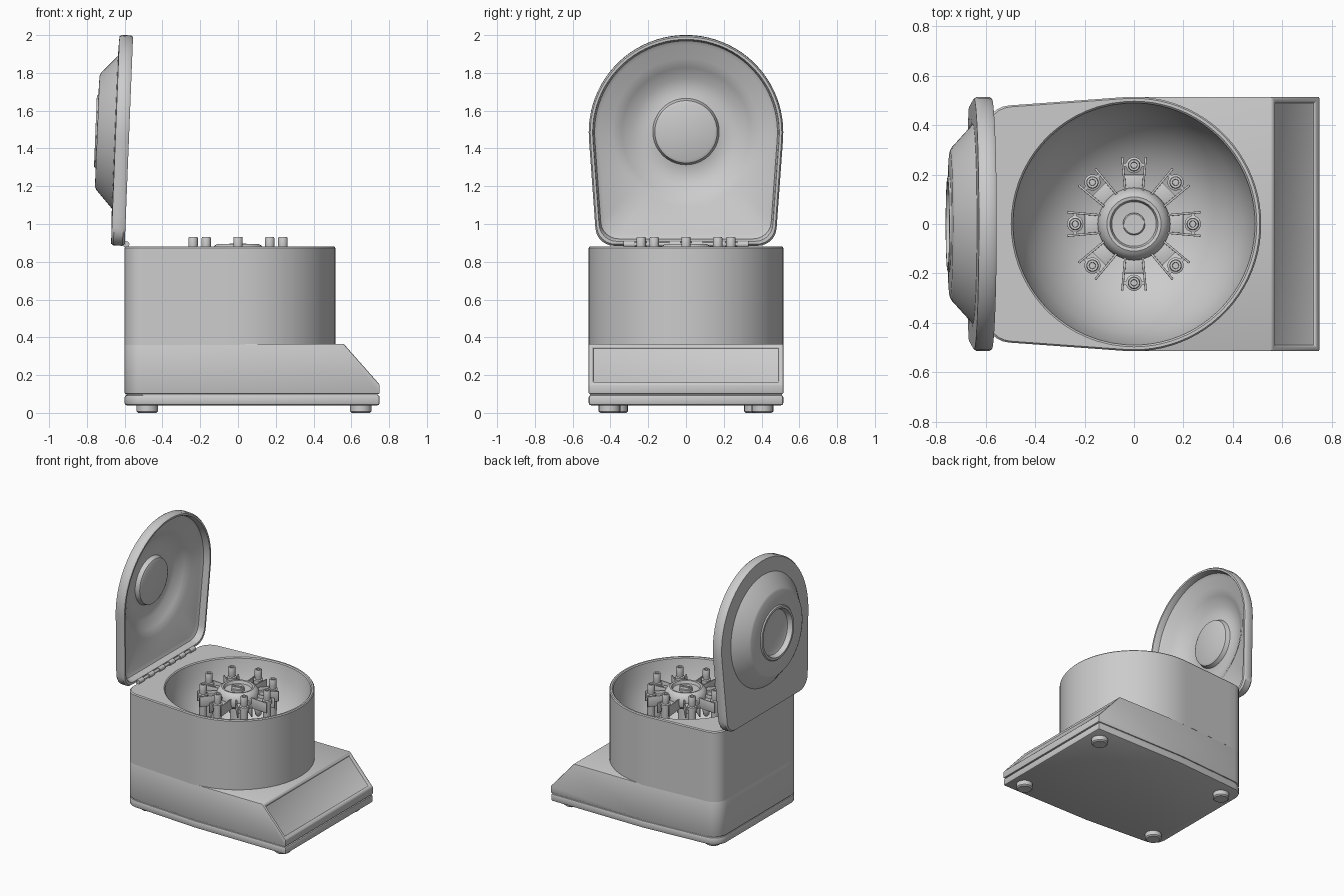
import bpy, bmesh
from math import sin, cos, pi, radians
from mathutils import Vector, Matrix

if "Cube" in bpy.data.objects:
    bpy.data.objects.remove(bpy.data.objects["Cube"])


def finish(bm, name, bevel=0.0, matrix=None):
    if matrix:
        bmesh.ops.transform(bm, matrix=matrix, verts=bm.verts)
    bmesh.ops.recalc_face_normals(bm, faces=bm.faces)
    me = bpy.data.meshes.new(name)
    bm.to_mesh(me)
    bm.free()
    ob = bpy.data.objects.new(name, me)
    bpy.context.collection.objects.link(ob)
    bpy.ops.object.select_all(action='DESELECT')
    ob.select_set(True)
    bpy.context.view_layer.objects.active = ob
    if bevel:
        m = ob.modifiers.new("bevel", 'BEVEL')
        m.width, m.segments, m.limit_method = bevel, 2, 'ANGLE'
        bpy.ops.object.modifier_apply(modifier="bevel")
    bpy.ops.object.shade_smooth_by_angle(angle=radians(35))
    return ob


def loft(rings):
    """Closed solid skinned through rings of 3D points, capped at both ends."""
    bm = bmesh.new()
    vs = [[bm.verts.new(p) for p in r] for r in rings]
    n = len(vs[0])
    for a, b in zip(vs, vs[1:]):
        for i in range(n):
            j = (i + 1) % n
            bm.faces.new((a[i], a[j], b[j], b[i]))
    bm.faces.new(vs[0])
    bm.faces.new(vs[-1])
    return bm


def lathe(name, profile, n=32, matrix=None):
    rings = [[(r * cos(2 * pi * i / n), r * sin(2 * pi * i / n), z) for i in range(n)]
             for r, z in profile]
    return finish(loft(rings), name, matrix=matrix)


def box(name, size, matrix, bevel=0.0):
    bm = bmesh.new()
    bmesh.ops.create_cube(bm, size=1)
    bmesh.ops.scale(bm, vec=size, verts=bm.verts)
    return finish(bm, name, bevel, matrix)


# Plan outline shared by housing and lid: round front, tapering to rounded back corners
R, RC, CX, CY, TAN = 0.515, 0.10, -0.50, 0.38, radians(94.2)


def arc(cx, cy, r, a0, a1, n):
    return [Vector((cx + r * cos(a0 + (a1 - a0) * i / n), cy + r * sin(a0 + (a1 - a0) * i / n)))
            for i in range(n + 1)]


def between(a, b, n):
    return [a.lerp(b, i / n) for i in range(1, n)]


front = arc(0, 0, R, -TAN, TAN, 44)
left = arc(CX, CY, RC, TAN, pi, 6)
right = arc(CX, -CY, RC, pi, 2 * pi - TAN, 6)
back = left + between(left[-1], right[0], 14) + right
outline = front + between(front[-1], left[0], 8) + back + between(right[-1], front[0], 8)
base_plan = [Vector((0.75, -R)), Vector((0.75, R)), Vector((0, R))] + back + [Vector((0, -R))]


def shaped(s, z):
    return [(p.x * s, p.y * s, z) for p in outline]


def circle(r, z):
    return [(p.x * r / p.length, p.y * r / p.length, z) for p in outline]


def slab(plan, z0, z1, inset=0.0):
    k = 1 - inset
    return loft([[(p.x * k, p.y * k, z) for p in plan] for z in (z0, z1)])


# Base: bottom plate, recessed seam, upper part with sloped control panel
finish(slab(base_plan, 0.04, 0.095), "base_plate", 0.012)
finish(slab(base_plan, 0.08, 0.12, 0.015), "base_seam")
bm = slab(base_plan, 0.10, 0.366)
slope = Vector((0.215, 0, 0.19)).normalized()
cut = bmesh.ops.bisect_plane(bm, geom=bm.verts[:] + bm.edges[:] + bm.faces[:],
                             plane_co=(0.75, 0, 0.15), plane_no=slope, clear_outer=True)
edges = [e for e in cut['geom_cut'] if isinstance(e, bmesh.types.BMEdge)]
bmesh.ops.holes_fill(bm, edges=[e for e in bm.edges if e.is_boundary], sides=0)
bmesh.ops.recalc_face_normals(bm, faces=bm.faces)
panel = [f for f in bm.faces if f.normal.dot(slope) > 0.99]
bmesh.ops.inset_region(bm, faces=panel, thickness=0.03)
bmesh.ops.inset_region(bm, faces=panel, thickness=0.004, depth=-0.012)
finish(bm, "base_body", 0.007)

# Feet
for x, y in ((-0.48, 0.365), (0.65, 0.405)):
    for s in (-1, 1):
        lathe("foot", [(0.048, 0), (0.057, 0.008), (0.057, 0.045)], 24,
              Matrix.Translation((x, s * y, 0)))

# Housing with rotor bowl
finish(loft([shaped(1, 0.36), shaped(1, 0.874), shaped(0.988, 0.881), circle(0.497, 0.881),
             circle(0.49, 0.874), circle(0.475, 0.78), circle(0.44, 0.68), circle(0.38, 0.58),
             circle(0.29, 0.49), circle(0.18, 0.44), circle(0.06, 0.42)]), "housing")

# Rotor hub, shaft and slotted screw
lathe("rotor_shaft", [(0.06, 0.41), (0.05, 0.82)])
lathe("rotor_hub", [(0.10, 0.77), (0.14, 0.80), (0.147, 0.835), (0.14, 0.865), (0.125, 0.885),
                    (0.11, 0.894), (0.097, 0.892), (0.09, 0.872), (0.05, 0.868)], 40)
lathe("rotor_screw", [(0.045, 0.86), (0.045, 0.885), (0.04, 0.89)])
box("screw_slot_bar", (0.09, 0.016, 0.02),
    Matrix.Translation((0, 0, 0.886)) @ Matrix.Rotation(radians(12), 4, 'Z'))

# Eight forked arms carrying hanging tubes
tube = [(0.006, 0.58), (0.02, 0.595), (0.026, 0.63), (0.027, 0.83), (0.033, 0.832), (0.033, 0.858),
        (0.023, 0.862), (0.025, 0.885), (0.025, 0.925), (0.022, 0.931), (0.013, 0.931),
        (0.012, 0.915)]
for k in range(8):
    turn = Matrix.Rotation(k * pi / 4, 4, 'Z')
    for s in (-1, 1):
        box("arm_prong", (0.15, 0.009, 0.075), turn @ Matrix.Translation((0.195, s * 0.041, 0.822))
            @ Matrix.Rotation(s * 0.09, 4, 'Z'), 0.002)
        box("arm_pin", (0.014, 0.022, 0.014), turn @ Matrix.Translation((0.24, s * 0.036, 0.845)))
    box("arm_web", (0.07, 0.076, 0.05), turn @ Matrix.Translation((0.165, 0, 0.81)), 0.003)
    lathe("sample_tube", tube, 20, turn @ Matrix.Translation((0.238, 0, 0)))

# Open lid: hollow shell, rings from the inner boss round the rim to the outer dimple
a = 0.04
lid_matrix = Matrix(((sin(a), 0, cos(a), -0.6), (0, 1, 0, 0), (cos(a), 0, -sin(a), 0.884),
                     (0, 0, 0, 1))) @ Matrix.Translation((0.6, 0, 0))
lid = [circle(0.15, -0.108), circle(0.165, -0.115), circle(0.176, -0.145), circle(0.21, -0.153),
       circle(0.28, -0.145), circle(0.34, -0.105), circle(0.39, -0.075), shaped(0.90, -0.058),
       shaped(0.94, -0.045), shaped(0.953, -0.006), shaped(0.96, 0), shaped(0.985, 0),
       shaped(1, -0.012), shaped(1, -0.06), shaped(0.985, -0.072), circle(0.405, -0.076),
       circle(0.31, -0.162), circle(0.295, -0.169), circle(0.195, -0.171), circle(0.188, -0.179),
       circle(0.172, -0.179), circle(0.16, -0.145), circle(0.14, -0.138)]
finish(loft(lid), "lid", matrix=lid_matrix)

# Hinge rod with knuckles
along_y = Matrix.Translation((-0.592, 0, 0.892)) @ Matrix.Rotation(pi / 2, 4, 'X')
lathe("hinge_rod", [(0.010, -0.33), (0.010, 0.33)], 16, along_y)
for i in range(6):
    y = -0.3 + 0.12 * i
    lathe("hinge_knuckle", [(0.017, y - 0.03), (0.017, y + 0.03)], 16, along_y)
